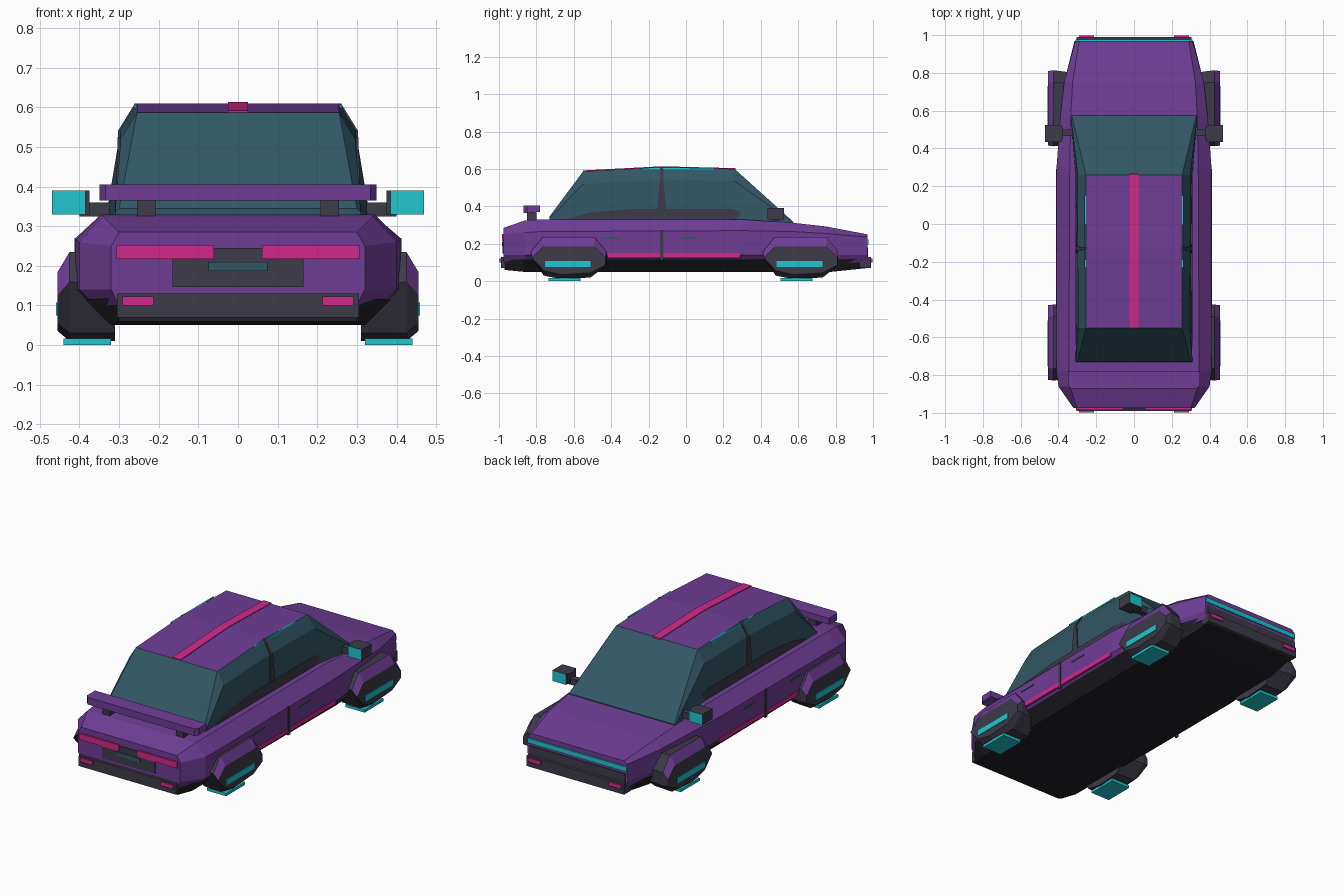
import bpy, bmesh
from mathutils import Vector

cube = bpy.data.objects.get("Cube")
if cube:
    bpy.data.objects.remove(cube)


def material(name, r, g, b):
    m = bpy.data.materials.new(name)
    m.use_nodes = True
    m.diffuse_color = (r, g, b, 1)
    m.node_tree.nodes["Principled BSDF"].inputs["Base Color"].default_value = (r, g, b, 1)
    return m


PURPLE = material("purple paint", .16, .047, .305)
PINK = material("pink light", .64, .022, .26)
CYAN = material("cyan light", .014, .57, .62)
GLASS = material("tinted glass", .031, .095, .13)
GREY = material("dark grey trim", .046, .043, .066)
BLACK = material("black underside", .015, .015, .02)


def finish(name, bm, mats, rule=None):
    bmesh.ops.recalc_face_normals(bm, faces=bm.faces)
    if rule:
        for f in bm.faces:
            f.material_index = rule(f)
    me = bpy.data.meshes.new(name)
    bm.to_mesh(me)
    bm.free()
    for m in mats:
        me.materials.append(m)
    ob = bpy.data.objects.new(name, me)
    bpy.context.collection.objects.link(ob)
    return ob


def bridge(name, rings, mats, rule=None):
    """Skin a series of matching rings and cap both ends."""
    bm = bmesh.new()
    rows = [[bm.verts.new(p) for p in ring] for ring in rings]
    n = len(rows[0])
    for a, b in zip(rows, rows[1:]):
        for i in range(n):
            j = (i + 1) % n
            bm.faces.new((a[i], a[j], b[j], b[i]))
    bm.faces.new(rows[0])
    bm.faces.new(rows[-1])
    return finish(name, bm, mats, rule)


def loft(name, sections, mats, rule=None):
    """Symmetric hull; each section is y followed by half-profile (x, z) points."""
    rings = []
    for y, *half in sections:
        rings.append([(x, y, z) for x, z in half] + [(-x, y, z) for x, z in reversed(half)])
    return bridge(name, rings, mats, rule)


def box(name, x, y, z, mat, rule_mats=None, rule=None):
    bm = bmesh.new()
    bmesh.ops.create_cube(bm, size=1)
    for v in bm.verts:
        v.co = Vector([lo + (c + .5) * (hi - lo) for c, (lo, hi) in zip(v.co, (x, y, z))])
    return finish(name, bm, rule_mats or [mat], rule)


def pair(name, x, y, z, mat, rule_mats=None, rule=None):
    box("left_" + name, x, y, z, mat, rule_mats, rule)
    box("right_" + name, (-x[1], -x[0]), y, z, mat, rule_mats, rule)


# Painted body shell and dark lower tray
loft("body", [
    (-.975, (.30, .10), (.32, .14), (.32, .25), (.30, .285)),
    (-.86, (.36, .10), (.40, .14), (.40, .26), (.34, .325)),
    (-.78, (.37, .10), (.41, .14), (.41, .265), (.345, .33)),
    (.30, (.37, .10), (.41, .14), (.41, .27), (.34, .33)),
    (.57, (.36, .10), (.39, .14), (.39, .265), (.335, .312)),
    (.75, (.34, .10), (.37, .14), (.37, .255), (.325, .292)),
    (.97, (.30, .10), (.315, .14), (.31, .235), (.29, .25))], [PURPLE])
loft("lower_tray", [
    (-.97, (.30, .06), (.305, .12)),
    (-.87, (.32, .05), (.385, .115)),
    (.40, (.33, .05), (.395, .115)),
    (.78, (.31, .05), (.36, .115)),
    (.97, (.29, .07), (.30, .12))], [BLACK])

# Cabin: glass sides with a painted roof
MIDDLE = ((.305, .32), (.298, .54), (.255, .61))
loft("cabin", [
    (-.73, (.31, .31), (.31, .335), (.30, .345)),
    (-.55, (.305, .32), (.296, .52), (.255, .587)),
    (-.13, *MIDDLE),
    (.26, (.31, .32), (.298, .535), (.255, .60)),
    (.575, (.335, .30), (.335, .31), (.33, .316))],
    [GLASS, PURPLE], lambda f: int(f.normal.z > .9))
for side in (-1, 1):
    label = "left" if side > 0 else "right"
    # Door pillar follows the cabin outline
    bridge(label + "_pillar",
           [[(side * (x + d), y, z) for d in (-.01, .005) for y in ((-.13 - w, -.13 + w) if d < 0 else (-.13 + w, -.13 - w))]
            for (x, z), w in zip(MIDDLE, (.03, .01, .008))], [GREY])
    # Window sill
    outline = [(-.68, .32), (-.52, .365), (-.3, .385), (.25, .385), (.44, .32)]
    bridge(label + "_window_sill",
           [[(side * x, y, z) for y, z in outline] for x in (.28, .31)], [GREY])
loft("roof_stripe", [
    (-.55, (.025, .58), (.025, .592)),
    (-.13, (.025, .60), (.025, .614)),
    (.265, (.025, .59), (.025, .604))], [PINK])
pair("roof_light", (.254, .262), (-.23, .15), (.598, .606), CYAN)

# Spoiler on two posts
loft("spoiler", [
    (-.87, (.335, .365), (.335, .405)),
    (-.85, (.35, .365), (.35, .405)),
    (-.78, (.35, .37), (.35, .405))], [PURPLE])
pair("spoiler_post", (.208, .255), (-.85, -.80), (.31, .366), GREY)

# Hover pods, same outline for all four corners
POD = [(-.21, .125), (-.145, .185), (.14, .185), (.205, .125),
       (.205, .085), (.12, .02), (-.04, .01), (-.14, .03)]
for yc, end in ((-.625, "front"), (.615, "back")):
    for side, label in ((1, "left"), (-1, "right")):
        inner = [(side * .31, yc + y * .9, z * 1.25 if z > .1 else z) for y, z in POD]
        ridge = [(side * .425, yc + y * .97, z * 1.27 if z > .1 else z) for y, z in POD]
        outer = [(side * .455, yc + y * .95, z if z > .05 else z + .025) for y, z in POD]
        bridge(f"{end}_{label}_pod", [inner, ridge, outer], [GREY, PURPLE],
               lambda f: int(abs(f.calc_center_median().x) > .43 and f.normal.z > .3))
    pair(end + "_pod_side_light", (.452, .459), (yc - .13, yc + .115), (.075, .107), CYAN)
    pair(end + "_pod_thruster", (.32, .44), (yc - .11, yc + .06), (0, .016), CYAN)

# Side details
pair("side_stripe", (.40, .412), (-.42, .29), (.125, .15), PINK)
pair("door_seam", (.405, .413), (-.14, -.12), (.11, .27), GREY)
for i, y in enumerate((-.40, .02)):
    pair(f"door_handle_{i + 1}", (.405, .414), (y - .05, y + .05), (.226, .234), GLASS)

# Wing mirrors with lit faces
pair("mirror_arm", (.31, .40), (.465, .50), (.325, .36), GREY)
pair("mirror", (.385, .47), (.435, .525), (.33, .39), GREY,
     [GREY, CYAN], lambda f: int(abs(f.normal.y) > .9))
pair("mirror_hinge", (.375, .386), (.45, .51), (.33, .39), GREY)

# Bumpers and end lights
for s, end in ((-1, "front"), (1, "back")):
    def span(a, b):
        return tuple(sorted((s * a, s * b)))
    box(end + "_bumper", (-.305, .305), span(.93, .99), (.07, .13), GREY)
    pair(end + "_fog_light", (.213, .292), span(.985, .997), (.10, .122), PINK)
pair("lamp", (.06, .307), (-.985, -.97), (.217, .252), PINK)
box("plate_panel", (-.165, .165), (-.98, -.97), (.147, .217), GREY)
box("plate_panel_top", (-.06, .06), (-.98, -.97), (.21, .245), GREY)
box("plate", (-.075, .075), (-.985, -.975), (.187, .21), GLASS)
box("light_bar", (-.31, .31), (.965, .977), (.195, .222), CYAN)
box("grille", (-.30, .30), (.965, .974), (.13, .18), GREY)
